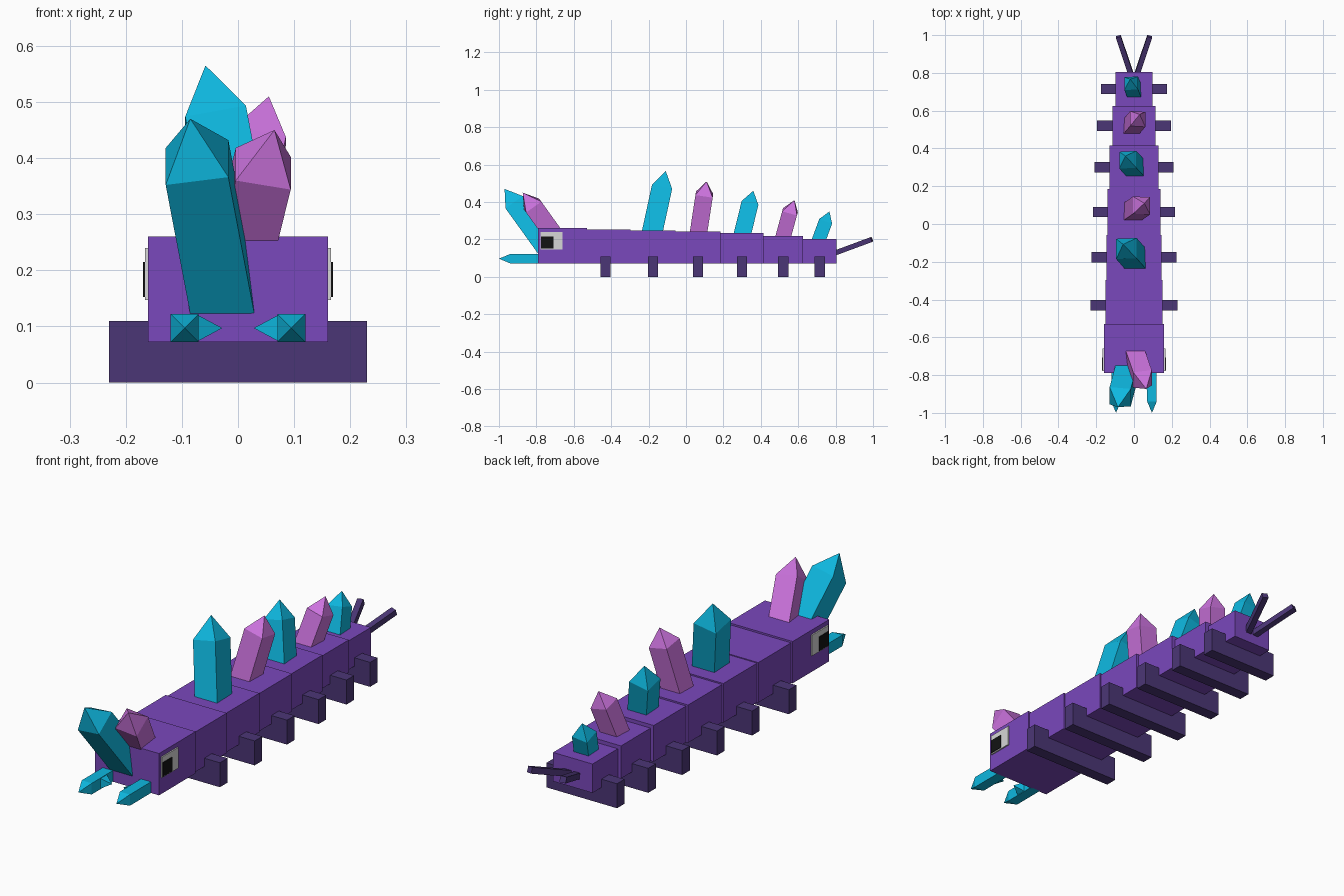
import bpy, bmesh
from mathutils import Vector

if "Cube" in bpy.data.objects:
    bpy.data.objects.remove(bpy.data.objects["Cube"], do_unlink=True)


def material(name, srgb):
    col = [c / 12.92 if c < 0.04045 else ((c + 0.055) / 1.055) ** 2.4 for c in (v / 255 for v in srgb)] + [1]
    m = bpy.data.materials.new(name)
    m.use_nodes = True
    m.diffuse_color = col
    m.node_tree.nodes["Principled BSDF"].inputs["Base Color"].default_value = col
    return m


PURPLE = material("purple hide", (122, 72, 188))
DARK = material("dark violet", (75, 54, 118))
CYAN = material("cyan crystal", (14, 184, 224))
PINK = material("pink crystal", (204, 115, 222))
WHITE = material("eye white", (215, 215, 215))
BLACK = material("pupil black", (18, 18, 18))


def finish(name, bm, mat):
    bmesh.ops.recalc_face_normals(bm, faces=bm.faces[:])
    me = bpy.data.meshes.new(name)
    bm.to_mesh(me)
    bm.free()
    me.materials.append(mat)
    ob = bpy.data.objects.new(name, me)
    bpy.context.collection.objects.link(ob)
    return ob


def box(name, x, y, z, mat):
    """Box from (min, max) ranges."""
    bm = bmesh.new()
    bmesh.ops.create_cube(bm, size=1)
    for v in bm.verts:
        v.co = [r[0] + (c + 0.5) * (r[1] - r[0]) for c, r in zip(v.co, (x, y, z))]
    return finish(name, bm, mat)


def bar(name, base, shoulder, width, mat, tip=None, side=(1, 0, 0)):
    """Square prism from base to shoulder, with an optional pyramid tip."""
    base, shoulder, side = Vector(base), Vector(shoulder), Vector(side)
    d = (shoulder - base).normalized()
    u = (side - d * side.dot(d)).normalized() * width / 2
    w = d.cross(u)
    bm = bmesh.new()
    rings = [[bm.verts.new(c + u * a + w * b) for a, b in ((-1, -1), (1, -1), (1, 1), (-1, 1))]
             for c in (base, shoulder)]
    bm.faces.new(rings[0])
    apex = bm.verts.new(tip) if tip else None
    if not tip:
        bm.faces.new(rings[1])
    for i in range(4):
        j = (i + 1) % 4
        bm.faces.new((rings[0][i], rings[0][j], rings[1][j], rings[1][i]))
        if tip:
            bm.faces.new((rings[1][i], rings[1][j], apex))
    return finish(name, bm, mat)


# Head and tapering body segments: y start, y end, half width, top
segments = [(-0.79, -0.53, 0.16, 0.26), (-0.53, -0.297, 0.152, 0.252),
            (-0.297, -0.057, 0.146, 0.248), (-0.057, 0.185, 0.14, 0.242),
            (0.185, 0.415, 0.13, 0.235), (0.415, 0.625, 0.114, 0.219),
            (0.625, 0.805, 0.098, 0.202)]
for i, (y0, y1, hw, top) in enumerate(segments):
    box("head" if i == 0 else f"body_segment_{i}", (-hw, hw), (y0, y1), (0.072, top), PURPLE)

# Leg bars, one across each segment
for i, (y, hw) in enumerate([(-0.43, 0.23), (-0.176, 0.225), (0.064, 0.218),
                             (0.30, 0.21), (0.52, 0.195), (0.715, 0.176)], 1):
    box(f"leg_bar_{i}", (-hw, hw), (y - 0.027, y + 0.027), (0, 0.11), DARK)

# Paired parts
for name, s in (("left", 1), ("right", -1)):
    box(f"{name}_eye", sorted((s * 0.159, s * 0.166)), (-0.777, -0.66), (0.147, 0.24), WHITE)
    box(f"{name}_pupil", sorted((s * 0.162, s * 0.169)), (-0.775, -0.708), (0.152, 0.215), BLACK)
    bar(f"{name}_mandible", (s * 0.095, -0.785, 0.097), (s * 0.095, -0.94, 0.097), 0.05, CYAN,
        tip=(s * 0.095, -1.0, 0.097))
    bar(f"{name}_mandible_spike", (s * 0.09, -0.855, 0.097), (s * 0.071, -0.855, 0.097), 0.046, CYAN,
        tip=(s * 0.028, -0.855, 0.097), side=(0, 1, 0))
    bar(f"{name}_tail_prong", (s * 0.015, 0.79, 0.125), (s * 0.083, 0.993, 0.2), 0.027, DARK)

# Crystals: base, shoulder, tip, width, colour
crystals = [
    ("front_horn", (-0.027, -0.74, 0.15), (-0.073, -0.914, 0.392), (-0.085, -0.97, 0.47), 0.113, CYAN),
    ("head_crystal", (0.0, -0.69, 0.20), (0.045, -0.82, 0.381), (0.065, -0.873, 0.45), 0.1, PINK),
    ("back_crystal_1", (0.01, -0.187, 0.21), (-0.04, -0.13, 0.472), (-0.058, -0.108, 0.565), 0.11, CYAN),
    ("back_crystal_2", (-0.012, 0.062, 0.205), (0.04, 0.098, 0.44), (0.055, 0.11, 0.51), 0.093, PINK),
    ("back_crystal_3", (0.01, 0.294, 0.2), (-0.033, 0.34, 0.385), (-0.045, 0.36, 0.46), 0.092, CYAN),
    ("back_crystal_4", (-0.017, 0.513, 0.19), (0.02, 0.556, 0.348), (0.03, 0.58, 0.41), 0.082, PINK),
    ("back_crystal_5", (0.003, 0.70, 0.17), (-0.015, 0.745, 0.292), (-0.02, 0.767, 0.35), 0.073, CYAN),
]
for name, base, shoulder, tip, width, mat in crystals:
    bar(name, base, shoulder, width, mat, tip=tip)
